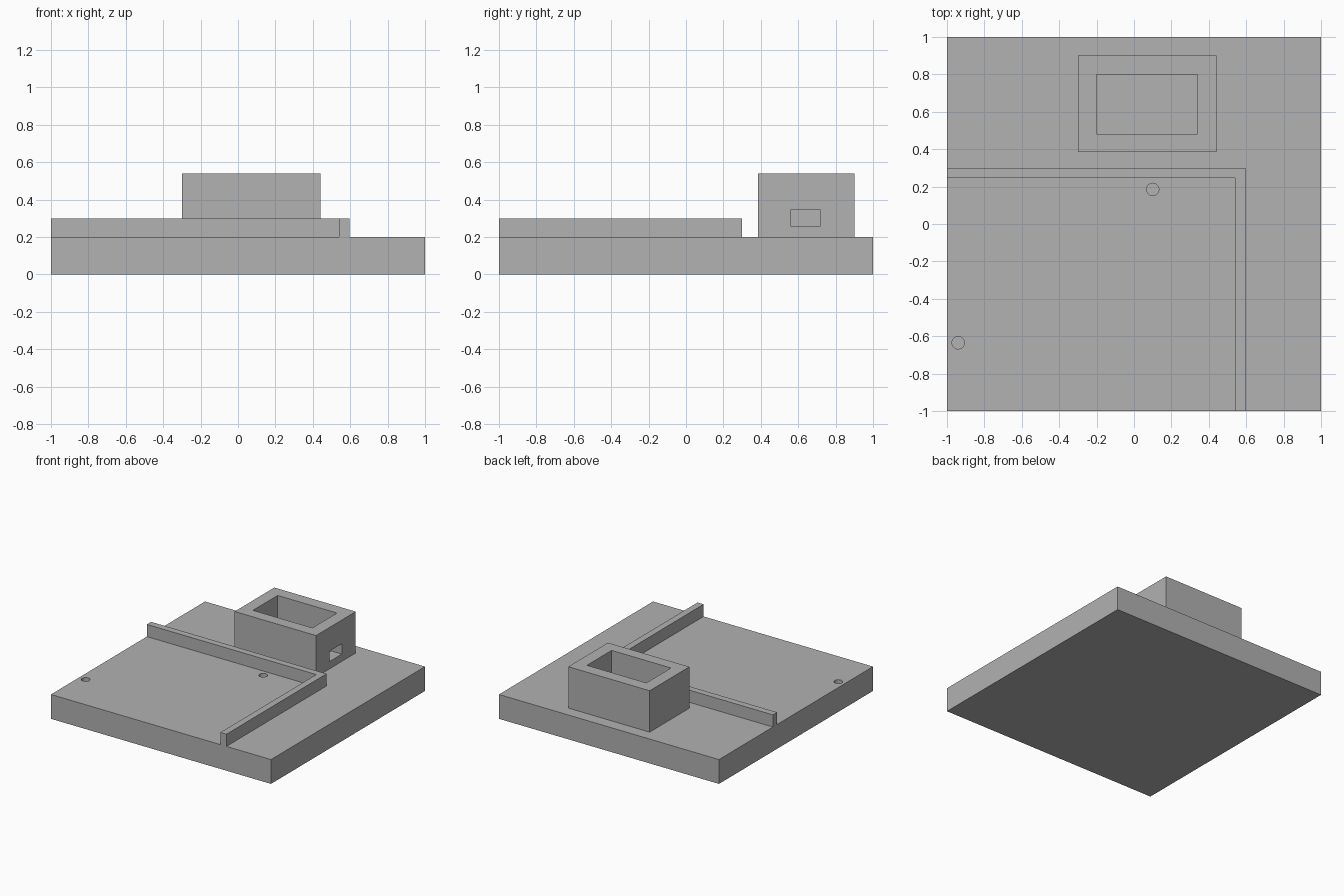
import bpy, bmesh

old = bpy.data.objects.get("Cube")
if old:
    bpy.data.objects.remove(old, do_unlink=True)

GREY = (0.445, 0.445, 0.445, 1)
mat = bpy.data.materials.new("plain grey")
mat.use_nodes = True
mat.diffuse_color = GREY
mat.node_tree.nodes["Principled BSDF"].inputs["Base Color"].default_value = GREY


def finish(name, bm):
    bmesh.ops.recalc_face_normals(bm, faces=bm.faces)
    mesh = bpy.data.meshes.new(name)
    bm.to_mesh(mesh)
    bm.free()
    mesh.materials.append(mat)
    obj = bpy.data.objects.new(name, mesh)
    bpy.context.collection.objects.link(obj)
    return obj


def prism(name, outline, z0, z1):
    """Extrude a flat outline upward."""
    bm = bmesh.new()
    face = bm.faces.new([bm.verts.new((x, y, z0)) for x, y in outline])
    top = bmesh.ops.extrude_face_region(bm, geom=[face])["geom"]
    verts = [v for v in top if isinstance(v, bmesh.types.BMVert)]
    bmesh.ops.translate(bm, verts=verts, vec=(0, 0, z1 - z0))
    return finish(name, bm)


def block(name, x0, x1, y0, y1, z0, z1):
    return prism(name, [(x0, y0), (x1, y0), (x1, y1), (x0, y1)], z0, z1)


def peg(name, x, y, z0, z1, radius):
    bm = bmesh.new()
    bmesh.ops.create_cone(bm, cap_ends=True, segments=32, radius1=radius,
                          radius2=radius, depth=z1 - z0)
    bmesh.ops.translate(bm, verts=bm.verts, vec=(x, y, (z0 + z1) / 2))
    return finish(name, bm)


def cut(target, cutter):
    """Subtract the cutter, then discard it."""
    cutter.hide_render = True
    mod = target.modifiers.new("cut", "BOOLEAN")
    mod.operation = "DIFFERENCE"
    mod.solver = "EXACT"
    mod.object = cutter
    bpy.context.view_layer.objects.active = target
    bpy.ops.object.modifier_apply(modifier=mod.name)
    bpy.data.objects.remove(cutter, do_unlink=True)


PLATE_TOP = 0.2

# Square plate with two blind holes
plate = block("base_plate", -1, 1, -1, 1, 0, PLATE_TOP)
for x, y in [(0.10, 0.185), (-0.94, -0.635)]:
    cut(plate, peg("hole_cutter", x, y, 0.1, 0.3, 0.033))

# L-shaped raised rail
prism("guide_rail",
      [(-1, 0.245), (0.54, 0.245), (0.54, -1), (0.595, -1), (0.595, 0.3), (-1, 0.3)],
      PLATE_TOP, 0.3)

# Open-topped housing with a slot through its left wall
housing = block("housing", -0.3, 0.44, 0.385, 0.9, PLATE_TOP, 0.54)
cut(housing, block("cavity_cutter", -0.2, 0.34, 0.48, 0.8, 0.1, 0.7))
cut(housing, block("slot_cutter", 0.2, 0.6, 0.56, 0.72, 0.26, 0.345))
